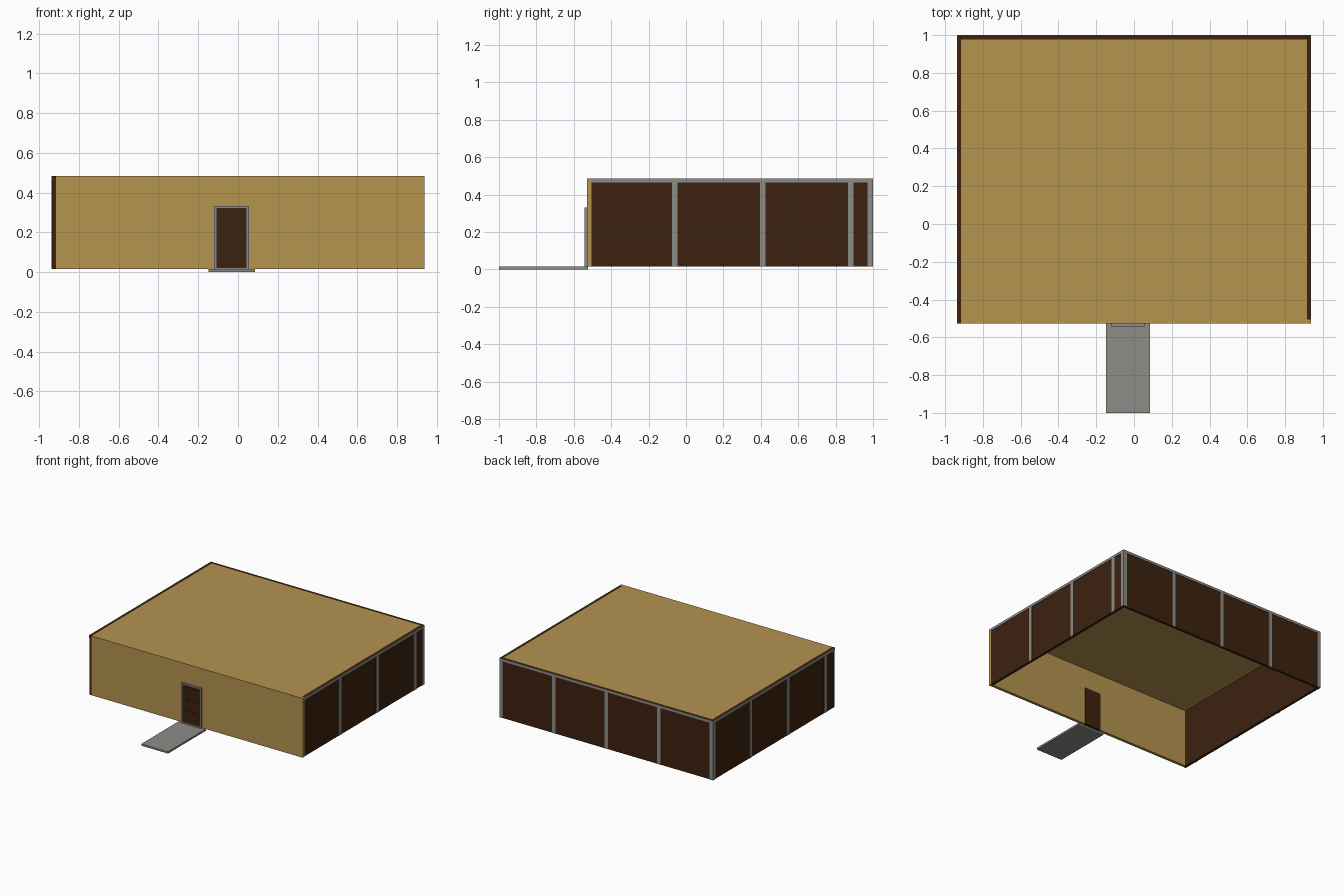
import bpy

if "Cube" in bpy.data.objects:
    bpy.data.objects.remove(bpy.data.objects["Cube"])


def material(name, rgb):
    m = bpy.data.materials.new(name)
    m.diffuse_color = (*rgb, 1)
    m.use_nodes = True
    m.node_tree.nodes["Principled BSDF"].inputs["Base Color"].default_value = m.diffuse_color
    return m


TAN = material("tan plaster", (0.462, 0.292, 0.078))
DARK = material("dark brown panel", (0.046, 0.0155, 0.0045))
GREY = material("grey frame", (0.262, 0.262, 0.25))


def box(name, x, y, z, mat):
    """Box from (min, max) pairs."""
    bpy.ops.mesh.primitive_cube_add(size=1, location=[sum(r) / 2 for r in (x, y, z)])
    ob = bpy.context.object
    ob.name = name
    ob.scale = [r[1] - r[0] for r in (x, y, z)]
    bpy.ops.object.transform_apply(location=False, rotation=False, scale=True)
    ob.data.materials.append(mat)
    return ob


X, FRONT, BACK = 0.938, -0.528, 1.0      # building outline
Z = (0.015, 0.485)                       # wall height
T, P = 0.023, 0.003                      # wall thickness, mullion relief
W, RAIL = 0.03, 0.02                     # mullion width, top rail height

# Front wall either side of and above the door
DX = (-0.106, 0.041)
DOOR_TOP = 0.32
box("front_wall_left", (-X + T, DX[0]), (FRONT, FRONT + T), Z, TAN)
box("front_wall_right", (DX[1], X), (FRONT, FRONT + T), Z, TAN)
box("front_wall_lintel", DX, (FRONT, FRONT + T), (DOOR_TOP, Z[1]), TAN)

# Dark panel walls
box("left_wall", (-X + P, -X + T), (FRONT, BACK - T), Z, DARK)
box("right_wall", (X - T, X - P), (FRONT + T, BACK - T), Z, DARK)
box("back_wall", (-X + P, X - P), (BACK - T, BACK - P), Z, DARK)

# Thin roof deck between the walls
box("roof", (-X + T, X - T), (FRONT + T, BACK - T), (0.477, 0.485), TAN)

# Side mullions and top rails
PZ = (Z[0], Z[1] - RAIL)
RZ = (Z[1] - RAIL, Z[1])
sides = (("left", (-X, -X + P), FRONT, (-0.41, 0.06, 0.525)),
         ("right", (X - P, X), FRONT + T, (-0.06, 0.41, 0.88)))
for side, xr, start, centres in sides:
    for i, c in enumerate(centres + (BACK - W / 2,)):
        box(f"{side}_mullion_{i}", xr, (c - W / 2, c + W / 2), PZ, GREY)
    box(f"{side}_top_rail", xr, (start, BACK), RZ, GREY)

# Back mullions and top rail
inner = X - P
for i in range(5):
    c = -inner + W / 2 + i * (2 * inner - W) / 4
    box(f"back_mullion_{i}", (c - W / 2, c + W / 2), (BACK - P, BACK), PZ, GREY)
box("back_top_rail", (-inner, inner), (BACK - P, BACK), RZ, GREY)

# Door leaf with raised panels
box("door_leaf", DX, (FRONT - 0.004, FRONT + T + 0.001), (Z[0], DOOR_TOP), DARK)
for i in range(2):
    for j in range(3):
        x0 = DX[0] + 0.015 + i * 0.062
        z0 = 0.035 + j * 0.094
        box(f"door_panel_{i}_{j}", (x0, x0 + 0.052), (FRONT - 0.008, FRONT - 0.004),
            (z0, z0 + 0.08), DARK)

# Door frame
FY = (-0.543, FRONT)
box("door_frame_left", (-0.12, DX[0]), FY, (0.015, 0.332), GREY)
box("door_frame_right", (DX[1], 0.055), FY, (0.015, 0.332), GREY)
box("door_frame_top", DX, FY, (DOOR_TOP, 0.332), GREY)
box("door_sill", DX, FY, (0.015, 0.024), GREY)

# Entrance path
box("entrance_path", (-0.148, 0.086), (-1.0, -0.525), (0.0, 0.015), GREY)
